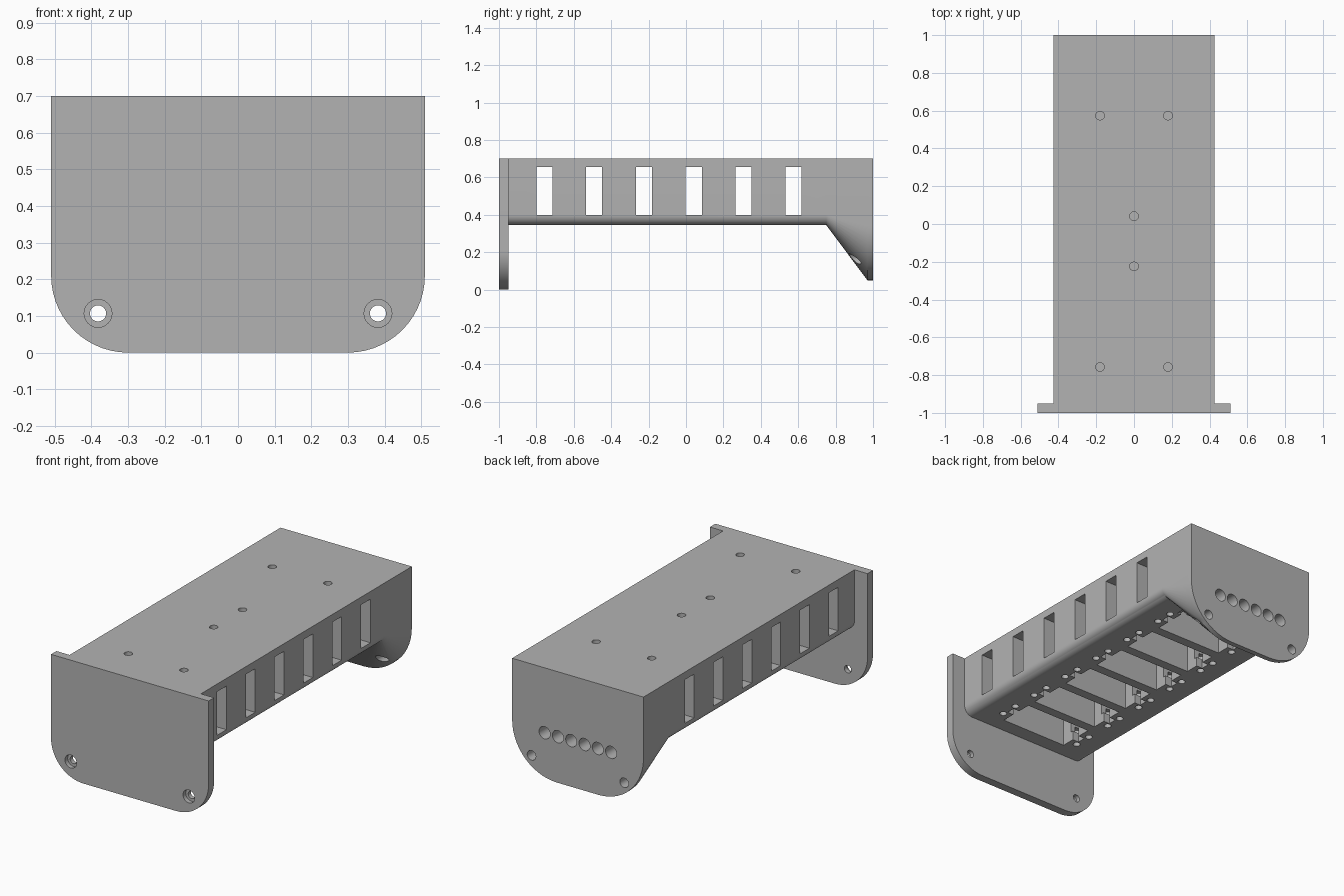
import bpy, bmesh, math
from mathutils import Matrix, Vector

old = bpy.data.objects.get("Cube")
if old:
    bpy.data.objects.remove(old, do_unlink=True)

GREY = (0.45, 0.45, 0.45, 1.0)
grey = bpy.data.materials.new("plain grey")
grey.use_nodes = True
grey.diffuse_color = GREY
grey.node_tree.nodes["Principled BSDF"].inputs["Base Color"].default_value = GREY


def make_object(name, bm):
    bmesh.ops.recalc_face_normals(bm, faces=bm.faces)
    mesh = bpy.data.meshes.new(name)
    bm.to_mesh(mesh)
    bm.free()
    mesh.materials.append(grey)
    obj = bpy.data.objects.new(name, mesh)
    bpy.context.collection.objects.link(obj)
    return obj


def section(half_width, bottom, radius, top=0.7, steps=14):
    """Flat-topped outline with rounded bottom corners, as (x, z) points."""
    cx, cz = half_width - radius, bottom + radius
    right = []
    for i in range(steps + 1):
        a = math.pi / 2 * i / steps
        right.append((cx + radius * math.cos(a), cz - radius * math.sin(a)))
    left = [(-x, z) for x, z in reversed(right)]
    return [(half_width, top)] + right + left + [(-half_width, top)]


def loft(name, stations):
    """Skin a closed solid through (y, outline) stations."""
    bm = bmesh.new()
    rings = [[bm.verts.new((x, y, z)) for x, z in pts] for y, pts in stations]
    for a, b in zip(rings, rings[1:]):
        for i in range(len(a)):
            j = (i + 1) % len(a)
            bm.faces.new((a[i], a[j], b[j], b[i]))
    bm.faces.new(rings[0])
    bm.faces.new(rings[-1])
    return make_object(name, bm)


def cut_boxes(target, boxes):
    """Cut away boxes given as (centre, size)."""
    bm = bmesh.new()
    for centre, size in boxes:
        m = Matrix.Translation(centre) @ Matrix.Diagonal((*size, 1))
        bmesh.ops.create_cube(bm, size=1, matrix=m)
    cut(target, bm)


def cut_holes(target, holes, radius, depth, axis):
    """Cut away round holes given by their centres."""
    bm = bmesh.new()
    turn = Vector((0, 0, 1)).rotation_difference(Vector(axis)).to_matrix().to_4x4()
    for centre in holes:
        bmesh.ops.create_cone(bm, cap_ends=True, segments=24, radius1=radius,
                              radius2=radius, depth=depth,
                              matrix=Matrix.Translation(centre) @ turn)
    cut(target, bm)


def cut(target, bm):
    cutter = make_object("cutter", bm)
    cutter.hide_render = True
    mod = target.modifiers.new("cut", 'BOOLEAN')
    mod.operation, mod.solver, mod.object = 'DIFFERENCE', 'EXACT', cutter
    graph = bpy.context.evaluated_depsgraph_get()
    mesh = bpy.data.meshes.new_from_object(target.evaluated_get(graph))
    target.modifiers.clear()
    target.data = mesh
    bpy.data.objects.remove(cutter, do_unlink=True)


Y, Z = (0, 1, 0), (0, 0, 1)
SIDES = (-1, 1)

# Front plate with two counterbored screw holes
plate_outline = section(0.51, 0.0, 0.21)
front_plate = loft("front_plate", [(-1.0, plate_outline), (-0.95, plate_outline)])
screws = [(s * 0.382, -1.0, 0.107) for s in SIDES]
cut_holes(front_plate, screws, 0.022, 0.3, Y)
cut_holes(front_plate, screws, 0.038, 0.05, Y)

# Long body flaring down into the rear flange
beam, flange = section(0.425, 0.345, 0.055), section(0.425, 0.05, 0.29)
body = loft("body", [(-0.95, beam), (0.75, beam), (0.97, flange), (1.0, flange)])

# Six bays: bottom pocket, end notch, side windows and mounting holes
bays = [-0.757 + 0.2662 * i for i in range(6)]
cut_boxes(body, [((0, y, 0.48), (0.43, 0.21, 0.36)) for y in bays])
cut_boxes(body, [((0, y, 0.5275), (1.0, 0.086, 0.255)) for y in bays])
cut_boxes(body, [((0, y, 0.37), (0.51, 0.05, 0.18)) for y in bays])
cut_holes(body, [(s * 0.265, y + t * 0.052, 0.345) for y in bays
                 for s in SIDES for t in SIDES], 0.02, 0.2, Z)

# Blind holes in the top
top_holes = [(s * 0.18, y, 0.7) for s in SIDES for y in (bays[0], bays[-1])]
top_holes += [(0, y, 0.7) for y in bays[2:4]]
cut_holes(body, top_holes, 0.023, 0.06, Z)

# Cable holes and screw holes through the rear flange
cut_holes(body, [(0.086 * (i - 2.5), 0.88, 0.32) for i in range(6)], 0.036, 0.44, Y)
cut_holes(body, [(s * 0.3, 0.95, 0.165) for s in SIDES], 0.028, 0.4, Y)

# Smooth the rounded corners and bores, keep edges sharp
for obj in (front_plate, body):
    bpy.ops.object.select_all(action='DESELECT')
    obj.select_set(True)
    bpy.context.view_layer.objects.active = obj
    bpy.ops.object.shade_smooth_by_angle(angle=math.radians(25))
